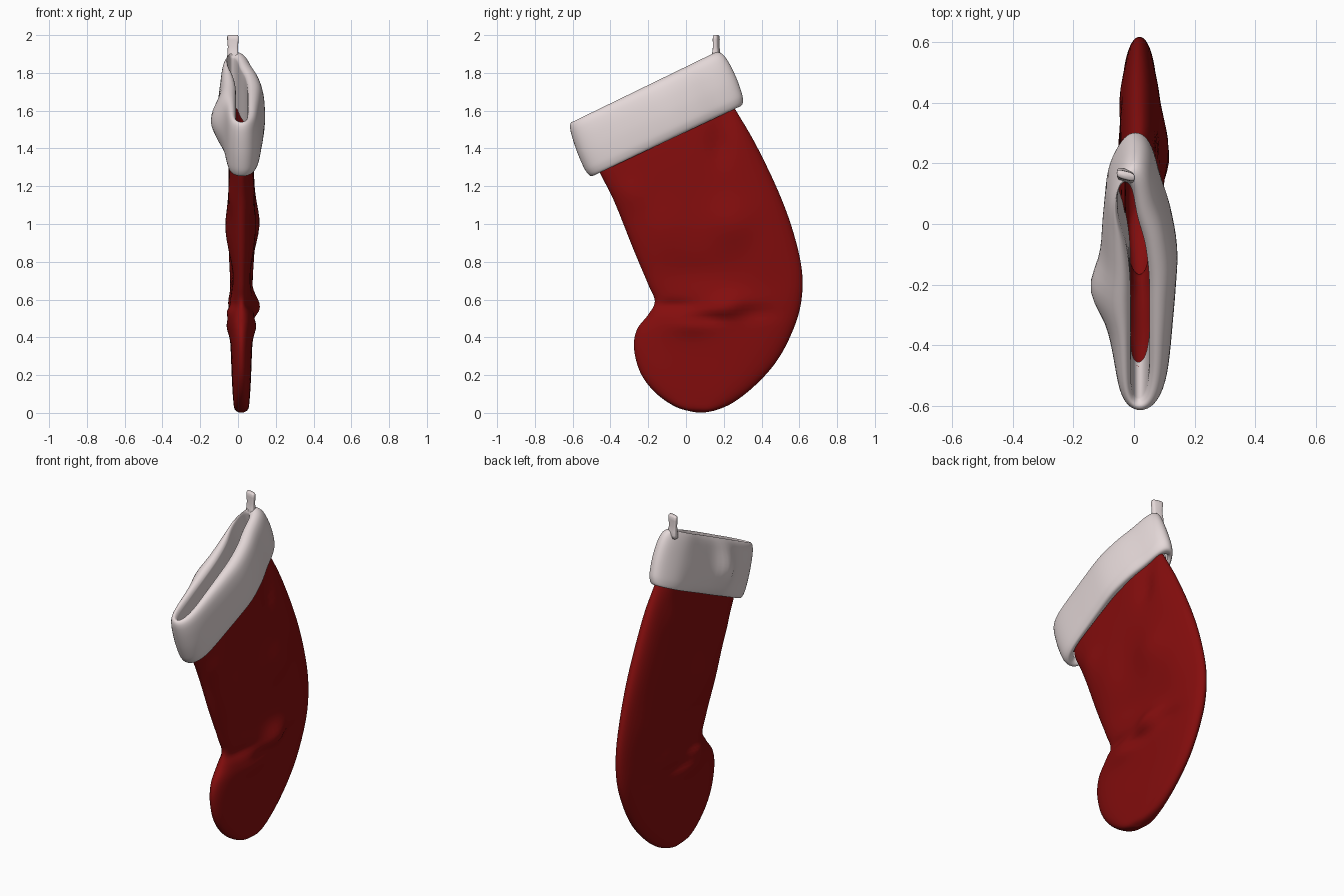
import bpy, bmesh, math
from mathutils import Vector

if "Cube" in bpy.data.objects:
    bpy.data.objects.remove(bpy.data.objects["Cube"])

N = 80  # points around each ring


def material(name, rgb):
    m = bpy.data.materials.new(name)
    m.diffuse_color = (*rgb, 1)
    m.use_nodes = True
    m.node_tree.nodes["Principled BSDF"].inputs["Base Color"].default_value = m.diffuse_color
    return m


RED = material("red_cloth", (0.23, 0.004, 0.004))
WHITE = material("white_plush", (0.78, 0.69, 0.69))


def spline(vals, t):
    """Catmull-Rom through evenly spaced values, t from 0 to 1."""
    f = min(max(t, 0), 1) * (len(vals) - 1)
    i = min(int(f), len(vals) - 2)
    f -= i
    a, b, c, d = (vals[min(max(i + k, 0), len(vals) - 1)] for k in (-1, 0, 1, 2))
    return 0.5 * (2 * b + (c - a) * f + (2 * a - 5 * b + 4 * c - d) * f**2
                  + (3 * b - a - 3 * c + d) * f**3)


def loft(name, rings, mat, cap_start=False, cap_end=False):
    bm = bmesh.new()
    vr = [[bm.verts.new(p) for p in r] for r in rings]
    for a, b in zip(vr, vr[1:]):
        n = len(a)
        for i in range(n):
            bm.faces.new((a[i], a[(i + 1) % n], b[(i + 1) % n], b[i]))
    if cap_start:
        bm.faces.new(vr[0])
    if cap_end:
        bm.faces.new(vr[-1])
    bmesh.ops.recalc_face_normals(bm, faces=bm.faces)
    me = bpy.data.meshes.new(name)
    bm.to_mesh(me)
    bm.free()
    me.polygons.foreach_set("use_smooth", [True] * len(me.polygons))
    me.materials.append(mat)
    ob = bpy.data.objects.new(name, me)
    bpy.context.collection.objects.link(ob)
    return ob


def around(power):
    """Yield (position front-to-back 0..1, side sign, fullness) round a flat loop."""
    for i in range(N):
        t = 2 * math.pi * i / N
        s = (1 - math.cos(t)) / 2
        full = math.sqrt(max(0, 1 - abs(2 * s - 1) ** power))
        yield s, (1 if i < N / 2 else -1), full


# Stocking body: front and back edge points (y, z) with half thickness
front = [Vector(p) for p in ((-.47, 1.33), (-.455, 1.27), (-.38, 1.12), (-.28, .87), (-.20, .68),
         (-.165, .59), (-.20, .52), (-.26, .44), (-.275, .34), (-.24, .21), (-.16, .105),
         (-.05, .03), (.06, .001))]
back = [Vector(p) for p in ((.23, 1.66), (.265, 1.60), (.37, 1.42), (.49, 1.17), (.57, .95),
        (.615, .74), (.605, .56), (.55, .40), (.47, .26), (.36, .14), (.25, .055),
        (.16, .015), (.09, .001))]
half = [.048, .06, .067, .068, .06, .058, .062, .060, .055, .05, .044, .036, .01]

# Cloth bulges and folds: y, z, radius y, radius z, shift on +x side, shift on -x side
bumps = [(-.08, .57, .12, .03, -.02, .02), (.13, .50, .12, .03, -.02, .015),
         (.36, .53, .12, .04, -.015, .01), (.24, .58, .10, .06, .03, -.01),
         (-.06, .56, .06, .05, 0, -.03), (.02, .47, .12, .06, .02, -.02),
         (.20, .53, .10, .05, .02, 0), (.25, 1.0, .13, .13, .03, 0),
         (-.12, .98, .12, .12, .01, -.02), (.05, .74, .2, .08, -.012, .015),
         (.18, 1.42, .06, .10, -.025, -.01), (-.30, 1.15, .08, .08, .015, -.015),
         (.2, 1.6, .09, .1, -.025, -.015), (.42, .85, .1, .15, .01, -.01)]

body = []
for j in range(73):
    t = j / 72
    F, B, w = spline(front, t), spline(back, t), spline(half, t)
    ring = []
    for s, side, full in around(4):
        p = F.lerp(B, s)
        x = 0.018 + side * w * full
        for by, bz, ry, rz, right, left in bumps:
            g = math.exp(-((p.x - by) / ry) ** 2 - ((p.y - bz) / rz) ** 2)
            x += (right if side > 0 else left) * g * full
        ring.append((x, p.x, p.y))
    body.append(ring)
loft("stocking_body", body, RED, cap_end=True)

# Plush cuff: one profile (height, inner-to-outer) swept round the opening
profile = [(.04, 0), (.3, 0), (.6, 0), (.88, 0), (.95, .05), (.99, .2), (1, .38), (.98, .58),
           (.93, .75), (.84, .88), (.68, .98), (.45, 1.03), (.22, 1), (.11, .93), (.03, .8),
           (0, .62), (.01, .42), (.06, .22)]
in_f = Vector((-.45, 1.29)), Vector((-.585, 1.545))
in_b = Vector((.23, 1.61)), Vector((.13, 1.90))
out_f = Vector((-.515, 1.235)), Vector((-.635, 1.53))
out_b = Vector((.32, 1.63)), Vector((.205, 1.925))
right_side = [.105, .115, .125, .135, .14, .12, .085, .07]
left_side = [-.06, -.065, -.09, -.14, -.11, -.10, -.085, -.05]
calm_left = [-.06, -.065, -.07, -.085, -.09, -.095, -.09, -.055]
middle = [.015, .02, .02, .02, .018, .005, -.022, -.03]

cuff = []
for j in range(69):
    q = spline([Vector(p) for p in profile], j / 68)
    h, k = q.x, q.y
    F = in_f[0].lerp(in_f[1], h).lerp(out_f[0].lerp(out_f[1], h), k)
    B = in_b[0].lerp(in_b[1], h).lerp(out_b[0].lerp(out_b[1], h), k)
    bulge = math.exp(-((h - .5) / .4) ** 2)  # side bulge strongest at mid height
    ring = []
    for s, side, full in around(9):
        p = F.lerp(B, s)
        mid = spline(middle, s)
        right = spline(right_side, s)
        left = spline(calm_left, s) * (1 - bulge) + spline(left_side, s) * bulge
        mid_out = (right + left) / 2
        x_in = mid + side * .031 * full
        x_out = mid_out + side * (right - left) / 2 * full
        ring.append((x_in + (x_out - x_in) * k, p.x, p.y))
    cuff.append(ring)
loft("plush_cuff", cuff, WHITE)

# Hanging tab: small flat strip rising from the back rim (z, half width x, half depth y)
tab = []
for z, wx, wy in ((1.87, .03, .02), (1.89, .03, .022), (1.91, .028, .018), (1.94, .027, .014),
                  (1.975, .03, .015), (1.993, .03, .014), (2.0, .026, .009)):
    ring = []
    for i in range(24):
        a = 2 * math.pi * i / 24
        c, s = math.cos(a), math.sin(a)
        dx = wx * math.copysign(abs(c) ** .6, c)
        ring.append((-.027 + dx, .16 + wy * math.copysign(abs(s) ** .6, s) - .25 * dx, z))
    tab.append(ring)
loft("hanging_tab", tab, WHITE, cap_start=True, cap_end=True)
